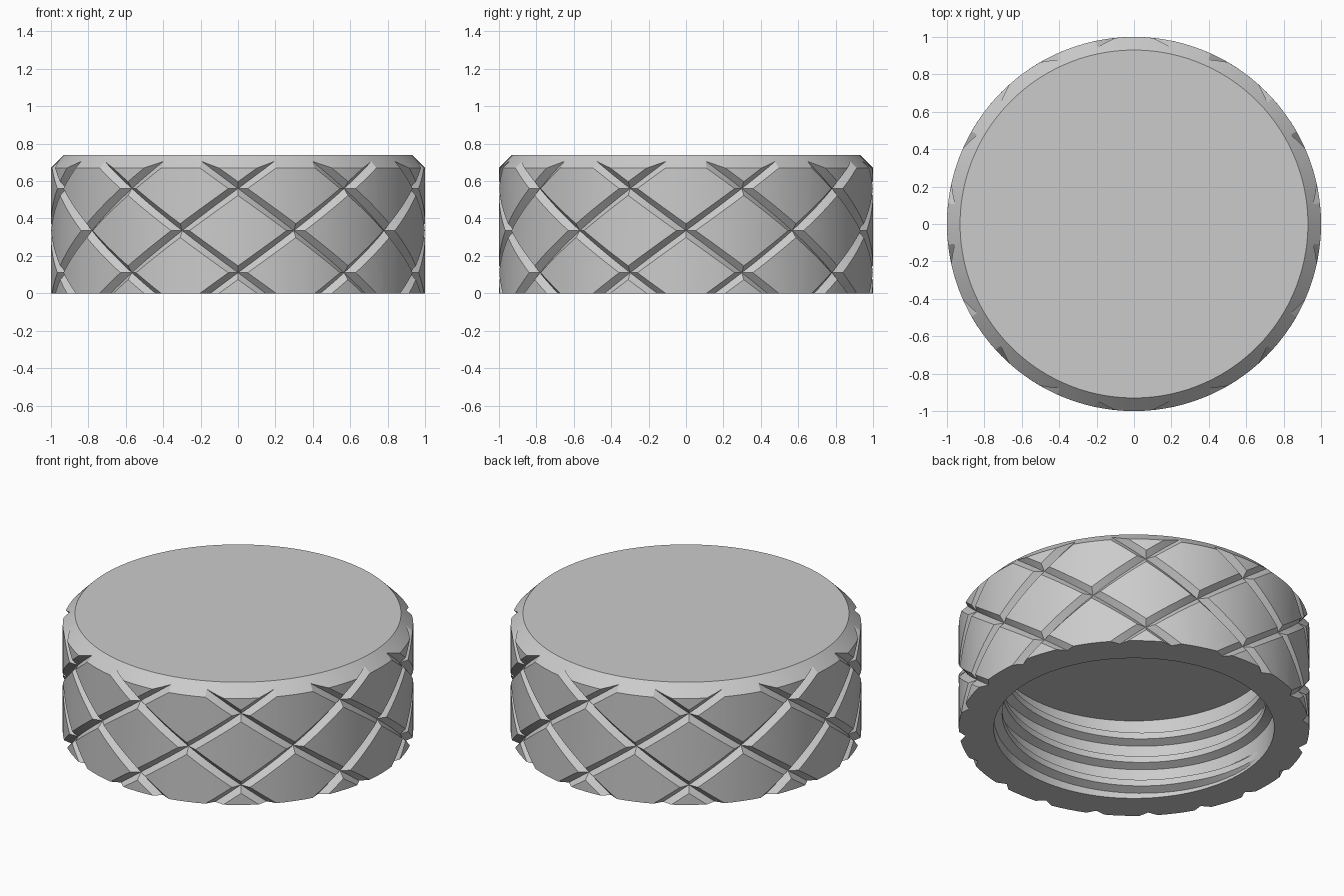
import bpy
import bmesh
from math import pi, cos, sin, atan, radians
from mathutils import Matrix, Vector

if "Cube" in bpy.data.objects:
    bpy.data.objects.remove(bpy.data.objects["Cube"], do_unlink=True)

SECTORS = 10                      # grooves in each direction
HEIGHT, CHAMFER_Z = 0.74, 0.67
U = 2 * pi / SECTORS              # width of one sector, unrolled at radius 1
CROSS_Z, PITCH = 0.11, 0.45       # lowest groove crossing and vertical repeat
SLOPE = PITCH / U
FLOOR = 0.965                     # radius at the bottom of the grooves
HALF = 0.03 / cos(atan(SLOPE))    # half width of a groove, measured along z
WALL = (1 - FLOOR) / HALF         # steepness of the groove walls
HOLE_R, CEILING = 0.80, 0.51

grey = bpy.data.materials.new("light_grey")
grey.use_nodes = True
grey.diffuse_color = (0.6, 0.6, 0.6, 1)
grey.node_tree.nodes["Principled BSDF"].inputs["Base Color"].default_value = grey.diffuse_color


def finish(bm, name):
    bmesh.ops.recalc_face_normals(bm, faces=bm.faces[:])
    mesh = bpy.data.meshes.new(name)
    bm.to_mesh(mesh)
    bm.free()
    mesh.materials.append(grey)
    ob = bpy.data.objects.new(name, mesh)
    bpy.context.collection.objects.link(ob)
    bpy.ops.object.select_all(action='DESELECT')
    ob.select_set(True)
    bpy.context.view_layer.objects.active = ob
    bpy.ops.object.shade_smooth_by_angle(angle=radians(25))
    return ob


def cut(bm, co, normal):
    bmesh.ops.bisect_plane(bm, geom=bm.verts[:] + bm.edges[:] + bm.faces[:],
                           dist=1e-5, plane_co=co, plane_no=normal)


def cut_line(bm, start, slope):
    cut(bm, (0, 0, start), Vector((-slope, 0, 1)).normalized())


def radius(u, z):
    r = min(1, 1 - (z - CHAMFER_Z))
    for side in (-1, 1):
        d = (z - CROSS_Z - side * SLOPE * u) % PITCH
        r = min(r, FLOOR + WALL * min(d, PITCH - d))
    return r


# One unrolled sector of the outer wall, cut along every crease
bm = bmesh.new()
bm.faces.new([bm.verts.new(p) for p in
              ((0, 0, 0), (U, 0, 0), (U, 0, HEIGHT), (0, 0, HEIGHT))])
for i in range(1, 12):
    cut(bm, (U * i / 12, 0, 0), (1, 0, 0))
for z in (CROSS_Z, CROSS_Z + PITCH / 2, CROSS_Z + PITCH, CHAMFER_Z):
    cut_line(bm, z, 0)
for side in (-1, 1):
    for j in range(-3, 5):
        base = CROSS_Z + PITCH * j
        for offset in (-HALF, 0, HALF):
            cut_line(bm, base + offset, side * SLOPE)
        for w in (-WALL, WALL):           # groove walls running out on the chamfer
            cut_line(bm, (1 + CHAMFER_Z - FLOOR + w * base) / (1 + w),
                     w * side * SLOPE / (1 + w))

# Roll the sector up and repeat it around the axis
for v in bm.verts:
    u, z = v.co.x, v.co.z
    r = radius(u, z)
    v.co = (r * sin(u), -r * cos(u), z)
sector = bm.verts[:] + bm.edges[:] + bm.faces[:]
for i in range(1, SECTORS):
    copy = bmesh.ops.duplicate(bm, geom=sector)["geom"]
    bmesh.ops.rotate(bm, cent=(0, 0, 0), matrix=Matrix.Rotation(i * U, 3, 'Z'),
                     verts=[g for g in copy if isinstance(g, bmesh.types.BMVert)])
bmesh.ops.remove_doubles(bm, verts=bm.verts[:], dist=2e-4)


def open_edges(z):
    return [e for e in bm.edges if e.is_boundary
            and all(abs(v.co.z - z) < 1e-3 for v in e.verts)]


# Flat lid, bottom rim, bore and inner ceiling
bmesh.ops.contextual_create(bm, geom=open_edges(HEIGHT))
ring = open_edges(0)
for z in (0, CEILING):
    geom = bmesh.ops.extrude_edge_only(bm, edges=ring)["geom"]
    ring = [g for g in geom if isinstance(g, bmesh.types.BMEdge)]
    for v in {v for e in ring for v in e.verts}:
        flat = Vector((v.co.x, v.co.y, 0)).normalized() * HOLE_R
        v.co = (flat.x, flat.y, z)
    ring = [e for e in ring if e.is_boundary]
bmesh.ops.contextual_create(bm, geom=ring)
finish(bm, "cap_body")

# Helical inner thread with tapered ends
bm = bmesh.new()
PROFILE = ((0.81, -0.045), (0.752, -0.02), (0.752, 0.02), (0.81, 0.045))
TURNS, STEPS, LEAD = 2.6, 260, 0.155
previous = None
for i in range(STEPS + 1):
    t = TURNS * i / STEPS
    a = radians(165) + 2 * pi * t
    grow = min(1, 0.1 + 8 * min(t, TURNS - t))
    row = []
    for r, dz in PROFILE:
        r = 0.81 - (0.81 - r) * grow
        row.append(bm.verts.new((r * cos(a), r * sin(a), 0.047 + LEAD * t + dz)))
    if previous:
        for k in range(4):
            n = (k + 1) % 4
            bm.faces.new((previous[k], previous[n], row[n], row[k]))
    if i in (0, STEPS):
        bm.faces.new(row)
    previous = row
finish(bm, "inner_thread")
